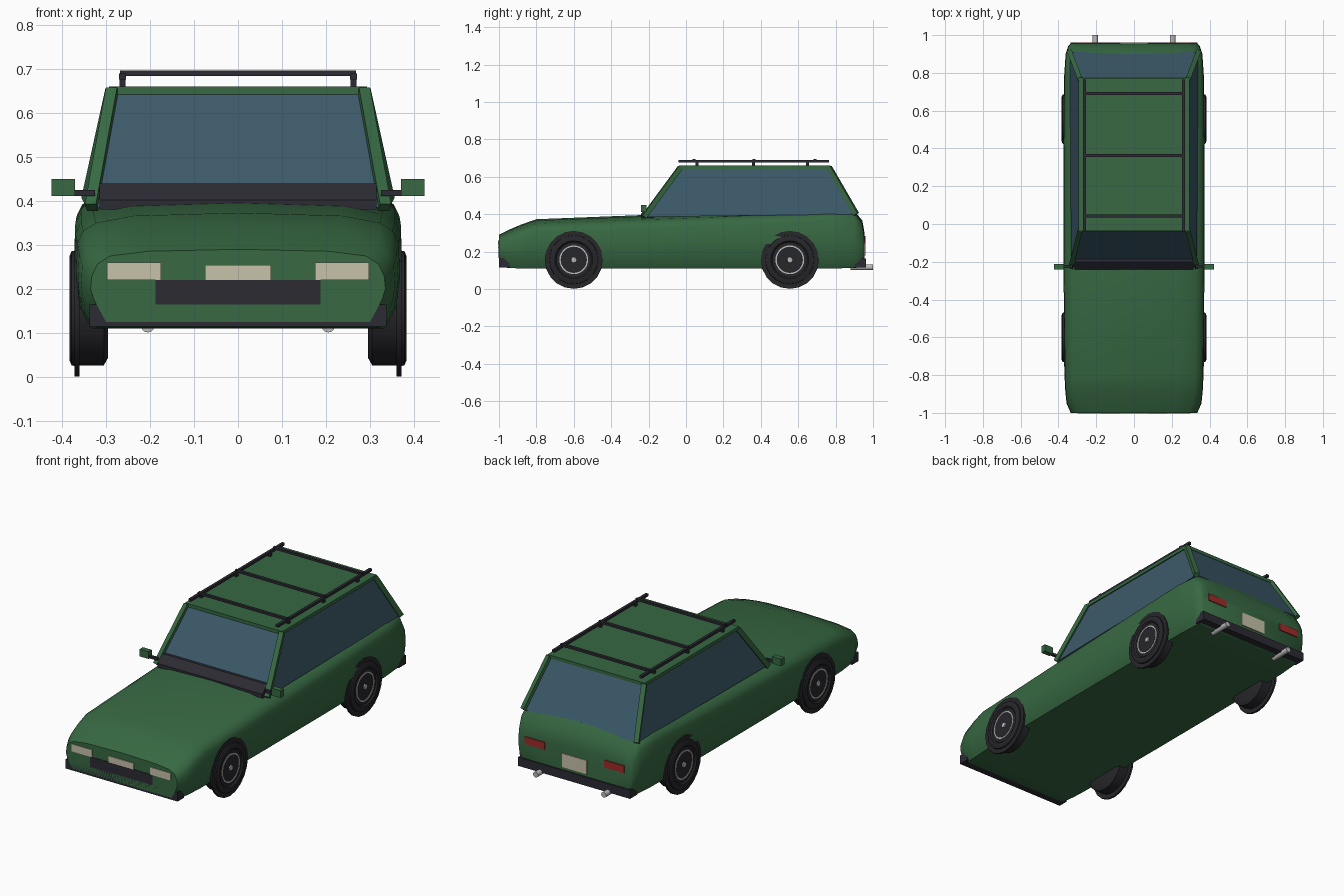
import bpy, bmesh, math
from mathutils import Vector, Matrix

old = bpy.data.objects.get("Cube")
if old:
    bpy.data.objects.remove(old)


def material(name, rgb):
    m = bpy.data.materials.new(name)
    m.use_nodes = True
    m.diffuse_color = (*rgb, 1)
    bsdf = next(n for n in m.node_tree.nodes if n.type == 'BSDF_PRINCIPLED')
    bsdf.inputs["Base Color"].default_value = (*rgb, 1)
    return m


GREEN = material("green paint", (0.038, 0.14, 0.055))
GLASS = material("blue glass", (0.045, 0.1, 0.14))
TRIM = material("black trim", (0.025, 0.024, 0.033))
TYRE = material("tyre rubber", (0.02, 0.02, 0.024))
CREAM = material("cream lamp", (0.58, 0.54, 0.4))
RED = material("red lamp", (0.34, 0.025, 0.022))
METAL = material("pale metal", (0.5, 0.5, 0.5))


def finish(name, bm, mat, smooth=None):
    bmesh.ops.recalc_face_normals(bm, faces=bm.faces)
    mesh = bpy.data.meshes.new(name)
    bm.to_mesh(mesh)
    bm.free()
    mesh.materials.append(mat)
    ob = bpy.data.objects.new(name, mesh)
    bpy.context.collection.objects.link(ob)
    if smooth:
        bpy.ops.object.select_all(action='DESELECT')
        ob.select_set(True)
        bpy.context.view_layer.objects.active = ob
        bpy.ops.object.shade_smooth_by_angle(angle=math.radians(smooth))
    return ob


def box(name, lo, hi, mat):
    lo, hi = Vector(lo), Vector(hi)
    bm = bmesh.new()
    bmesh.ops.create_cube(bm, size=1, matrix=Matrix.Translation((lo + hi) / 2)
                          @ Matrix.Diagonal((*(hi - lo), 1)))
    return finish(name, bm, mat)


def beam(name, p, q, width, depth, mat):
    p, q = Vector(p), Vector(q)
    turn = (q - p).to_track_quat('Z', 'Y').to_matrix().to_4x4()
    bm = bmesh.new()
    bmesh.ops.create_cube(bm, size=1, matrix=Matrix.Translation((p + q) / 2) @ turn
                          @ Matrix.Diagonal((width, depth, (q - p).length, 1)))
    return finish(name, bm, mat)


def loft(name, rings, mat, smooth=None, caps=True):
    bm = bmesh.new()
    rows = [[bm.verts.new(p) for p in ring] for ring in rings]
    n = len(rows[0])
    for a, b in zip(rows, rows[1:]):
        for i in range(n):
            bm.faces.new((a[i], a[(i + 1) % n], b[(i + 1) % n], b[i]))
    if caps:
        bm.faces.new(rows[0])
        bm.faces.new(rows[-1])
    return finish(name, bm, mat, smooth)


def lathe(name, profile, centre, side, mat, segments=20, smooth=35, caps=True):
    """Turn (x, radius) points about the sideways axle."""
    y, z = centre
    turns = [2 * math.pi * i / segments for i in range(segments)]
    rings = [[(side * x, y + r * math.sin(t), z + r * math.cos(t)) for t in turns]
             for x, r in profile]
    return loft(name, rings, mat, smooth, caps)


# Lower body: cross-sections from nose to tail
def section(y, w, edge, top, low):
    half = [(w - 0.035, low), (w - 0.008, low + 0.05), (w, (low + edge) / 2),
            (w - 0.003, edge - 0.045), (w - 0.016, edge - 0.018), (w - 0.045, edge),
            (w - 0.13, edge + 0.7 * (top - edge))]
    pts = [(0, low)] + half + [(0, top)] + [(-x, z) for x, z in reversed(half)]
    return [(x, y, z) for x, z in pts]


stations = [(-1.0, 0.335, 0.275, 0.29, 0.125), (-0.95, 0.357, 0.298, 0.315, 0.112),
            (-0.88, 0.364, 0.325, 0.345, 0.11), (-0.8, 0.368, 0.35, 0.373, 0.11),
            (-0.24, 0.373, 0.37, 0.395, 0.11), (0.3, 0.373, 0.39, 0.41, 0.11),
            (0.78, 0.37, 0.41, 0.42, 0.11), (0.9, 0.362, 0.405, 0.418, 0.112),
            (0.943, 0.348, 0.35, 0.366, 0.118), (0.955, 0.335, 0.28, 0.295, 0.13)]
loft("lower_body", [section(*s) for s in stations], GREEN, 40)

# Cabin glass, roof and pillars
base = [(0.333, -0.225, 0.385), (0.34, 0.91, 0.4)]
head = [(0.285, -0.03, 0.65), (0.285, 0.765, 0.65)]


def flip(p):
    return (-p[0], p[1], p[2])


loft("cabin_glass", [[base[0], base[1], flip(base[1]), flip(base[0])],
                     [head[0], head[1], flip(head[1]), flip(head[0])]], GLASS)
box("roof", (-0.293, -0.037, 0.642), (0.293, 0.772, 0.66), GREEN)
for p, q, label in zip(base, head, ("front", "rear")):
    beam("left_%s_pillar" % label, p, q, 0.026, 0.026, GREEN)
    beam("right_%s_pillar" % label, flip(p), flip(q), 0.026, 0.026, GREEN)

# Black cowl at the foot of the windscreen
cowl = [(-0.24, 0.38), (-0.24, 0.402), (-0.2, 0.44), (-0.17, 0.44), (-0.17, 0.38)]
loft("windscreen_cowl", [[(x, y, z) for y, z in cowl] for x in (-0.315, 0.315)], TRIM)

# Bumpers, grille and number plates
box("front_bumper", (-0.337, -1.0, 0.115), (0.337, -0.945, 0.165), TRIM)
box("rear_bumper", (-0.337, 0.9, 0.115), (0.337, 0.962, 0.162), TRIM)
box("grille", (-0.187, -1.003, 0.165), (0.187, -0.996, 0.22), TRIM)
box("front_plate", (-0.075, -1.004, 0.22), (0.075, -0.996, 0.254), CREAM)
box("rear_plate", (-0.075, 0.951, 0.178), (0.075, 0.96, 0.252), CREAM)

# Wheel profiles: tyre with a raised thin rib, rim ring and hub
tyre = [(0.295, 0.04), (0.295, 0.112), (0.305, 0.13), (0.36, 0.13), (0.36, 0.155),
        (0.371, 0.155), (0.371, 0.131), (0.378, 0.13), (0.383, 0.118), (0.383, 0.102),
        (0.375, 0.094), (0.375, 0.03)]
ring = [(0.374, 0.07), (0.378, 0.07), (0.378, 0.077), (0.374, 0.077)]

for side, word in ((1, "left"), (-1, "right")):
    def pair(name, lo, hi, mat):
        xs = sorted((side * lo[0], side * hi[0]))
        return box(word + "_" + name, (xs[0], *lo[1:]), (xs[1], *hi[1:]), mat)

    # Lamps
    pair("headlamp", (0.175, -1.004, 0.22), (0.298, -0.996, 0.26), CREAM)
    pair("tail_lamp", (0.18, 0.951, 0.243), (0.298, 0.96, 0.283), RED)

    # Door mirrors
    pair("mirror", (0.37, -0.24, 0.411), (0.424, -0.212, 0.45), GREEN)
    pair("mirror_stalk", (0.325, -0.232, 0.411), (0.375, -0.218, 0.425), TRIM)

    # Roof rack rails and feet
    pair("rack_rail", (0.255, -0.04, 0.676), (0.27, 0.765, 0.69), TRIM)
    for y in (0.06, 0.36, 0.65):
        pair("rack_foot", (0.256, y - 0.008, 0.655), (0.269, y + 0.008, 0.68), TRIM)

    # Exhaust pipe
    pipe = [[(side * 0.205 + 0.015 * math.cos(t), y, 0.116 + 0.015 * math.sin(t))
             for t in (math.pi * i / 6 for i in range(12))] for y in (0.88, 1.0)]
    loft(word + "_exhaust", pipe, METAL, 40)

    # Wheels
    for y, end in ((-0.6, "front"), (0.555, "rear")):
        name = "%s_%s_" % (word, end)
        lathe(name + "tyre", tyre, (y, 0.156), side, TYRE)
        lathe(name + "rim_ring", ring, (y, 0.156), side, METAL, 28)
        lathe(name + "hub", [(0.37, 0.016), (0.381, 0.014)], (y, 0.156), side, METAL, 10)

# Roof rack cross bars
for y in (0.043, 0.363, 0.69):
    box("rack_cross_bar", (-0.268, y - 0.008, 0.684), (0.268, y + 0.008, 0.696), TRIM)
